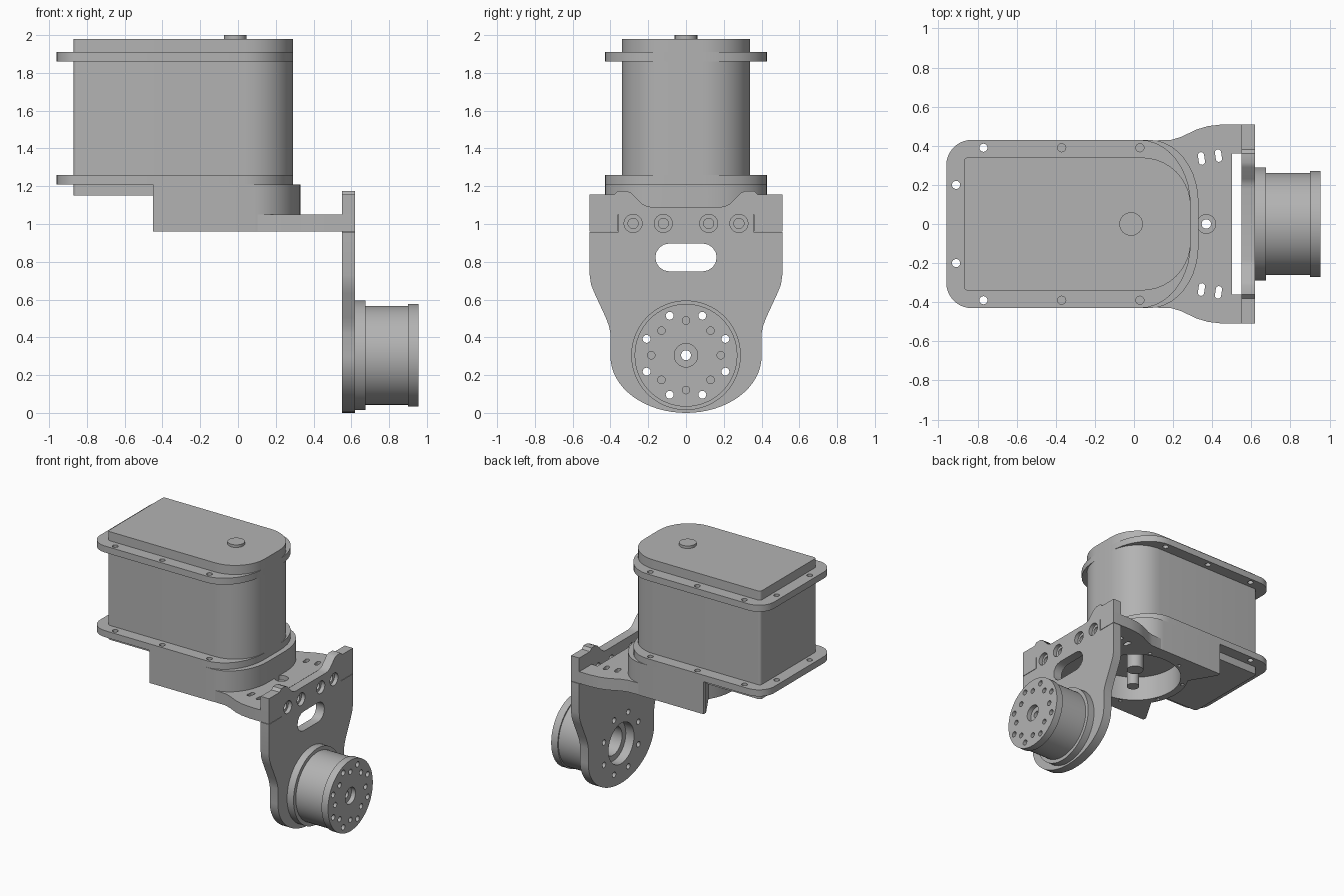
import bpy, bmesh, math
from math import sin, cos, pi
from mathutils import Vector

cube = bpy.data.objects.get("Cube")
if cube:
    bpy.data.objects.remove(cube, do_unlink=True)

grey = bpy.data.materials.new("machined grey")
grey.use_nodes = True
colour = (0.45, 0.45, 0.45, 1)
grey.diffuse_color = colour
grey.node_tree.nodes["Principled BSDF"].inputs["Base Color"].default_value = colour


def make(name, bm):
    bmesh.ops.recalc_face_normals(bm, faces=bm.faces)
    mesh = bpy.data.meshes.new(name)
    bm.to_mesh(mesh)
    bm.free()
    mesh.materials.append(grey)
    ob = bpy.data.objects.new(name, mesh)
    bpy.context.scene.collection.objects.link(ob)
    return ob


def prism(name, outline, lo, hi, axis="Z"):
    """Extrude a 2D outline: (x, y) along Z, or (y, z) along X."""
    def place(p, h):
        return (h, p[0], p[1]) if axis == "X" else (p[0], p[1], h)
    bm = bmesh.new()
    low = [bm.verts.new(place(p, lo)) for p in outline]
    high = [bm.verts.new(place(p, hi)) for p in outline]
    bm.faces.new(low)
    bm.faces.new(high)
    n = len(outline)
    for i in range(n):
        j = (i + 1) % n
        bm.faces.new((low[i], low[j], high[j], high[i]))
    return make(name, bm)


def circle(cx, cy, r, n=24):
    return [(cx + r * cos(2 * pi * i / n), cy + r * sin(2 * pi * i / n)) for i in range(n)]


def fillet(corners, steps=10):
    """Right-angled corners (x, y, a, b) rounded by a quarter ellipse."""
    out = []
    for i, (x, y, a, b) in enumerate(corners):
        p = Vector((x, y))
        d1 = (Vector(corners[i - 1][:2]) - p).normalized()
        d2 = (Vector(corners[(i + 1) % len(corners)][:2]) - p).normalized()
        if a == 0:
            out.append((x, y))
            continue
        c = p + a * d1 + b * d2
        for k in range(steps + 1):
            t = k / steps * pi / 2
            out.append(tuple(c - b * d2 * cos(t) - a * d1 * sin(t)))
    return out


def rounded_box(x0, x1, w, left, right):
    a, b = right
    return fillet([(x0, -w, left, left), (x1, -w, a, b), (x1, w, b, a), (x0, w, left, left)])


def mirrored(half, flip):
    """Close a half outline with its reflection in coordinate number flip."""
    other = [(-p[0], p[1]) if flip == 0 else (p[0], -p[1]) for p in reversed(half)]
    return half + [q for q in other if abs(q[flip]) > 1e-6]


def slot(cx, cy, length, width, tilt, n=8):
    d = Vector((cos(tilt), sin(tilt)))
    s = Vector((-d.y, d.x))
    r, out = width / 2, []
    for side in (1, -1):
        c = Vector((cx, cy)) + side * d * (length / 2 - r)
        for k in range(n + 1):
            t = -pi / 2 + pi * k / n
            out.append(tuple(c + side * r * (d * cos(t) + s * sin(t))))
    return out


def cut(ob, outline, lo, hi, axis="Z"):
    tool = prism("cutter", outline, lo, hi, axis)
    tool.hide_render = True
    mod = ob.modifiers.new("cut", "BOOLEAN")
    mod.operation, mod.solver, mod.object = "DIFFERENCE", "EXACT", tool
    bpy.context.view_layer.objects.active = ob
    bpy.ops.object.modifier_apply(modifier=mod.name)
    bpy.data.objects.remove(tool, do_unlink=True)


def ring(radius, count, offset, cy=0.0, cx=0.0):
    for i in range(count):
        t = 2 * pi * (i + offset) / count
        yield cx + radius * cos(t), cy + radius * sin(t)


parts = []

# Housing with its rounded nose, and the pin on the lid
parts.append(prism("housing", rounded_box(-0.87, 0.29, 0.34, 0.02, (0.25, 0.25)), 1.15, 1.98))
parts.append(prism("lid_pin", circle(-0.015, 0, 0.06), 1.97, 2.0))

# Two bolted flanges that blend into the nose
for name, z in (("lower_flange", 1.21), ("upper_flange", 1.86)):
    flange = prism(name, rounded_box(-0.96, 0.29, 0.43, 0.13, (0.26, 0.33)), z, z + 0.05)
    for s in (-1, 1):
        for x, y in ((-0.77, 0.39), (-0.37, 0.39), (0.03, 0.39), (-0.91, 0.2)):
            cut(flange, circle(x, s * y, 0.021, 16), z - 0.1, z + 0.1)
    parts.append(flange)

# Bearing base: rounded front, pronged back, round recess below
nose = fillet([(-0.4, -0.43, 0, 0), (0.33, -0.43, 0.25, 0.32), (0.33, 0.43, 0.32, 0.25), (-0.4, 0.43, 0, 0)])
back = [(-0.01 + 0.385 * cos(t), 0.385 * sin(t)) for t in [pi * (0.82 + 0.04 * k) for k in range(10)]]
base = prism("bearing_base", nose[1:-1] + [(-0.45, 0.43), (-0.45, 0.4)] + back
             + [(-0.45, -0.4), (-0.45, -0.43)], 0.96, 1.21)

# Horizontal arm with two tabs at its end
half = [(0.0, 0.425), (0.19, 0.43), (0.24, 0.445), (0.32, 0.483), (0.38, 0.501), (0.46, 0.51),
        (0.62, 0.51), (0.62, 0.36), (0.5, 0.36)]
arm = prism("arm_plate", mirrored(half, 1), 0.96, 1.05)
for s in (-1, 1):
    cut(arm, slot(0.345, s * 0.335, 0.065, 0.032, pi / 2 + s * 0.15), 0.9, 1.1)
    cut(arm, slot(0.432, s * 0.35, 0.065, 0.032, pi / 2 + s * 0.15), 0.9, 1.1)
cut(arm, circle(0.37, 0, 0.048), 1.015, 1.1)
cut(arm, circle(0.37, 0, 0.024), 0.9, 1.1)
for ob in (base, arm):
    cut(ob, circle(-0.01, 0, 0.33, 64), 0.9, 1.15)
for x, y in ring(0.357, 8, 0.5, 0, -0.01):
    cut(base, circle(x, y, 0.014, 12), 0.9, 1.0)
    if x > 0:
        cut(arm, circle(x, y, 0.014, 12), 0.9, 1.0)
parts += [base, arm]

# Pins inside the recess
parts.append(prism("centre_pin", circle(-0.01, 0, 0.06), 1.02, 1.16))
parts.append(prism("offset_pin", circle(-0.15, -0.19, 0.045), 1.02, 1.16))

# Upright plate: half-elliptical foot, shoulders and eared top
half = [(0.4 * sin(t), 0.3 - 0.3 * cos(t)) for t in [pi / 2 * k / 16 for k in range(17)]]
half += [(0.4, 0.42), (0.408, 0.46), (0.425, 0.505), (0.485, 0.635), (0.503, 0.68), (0.51, 0.73),
         (0.51, 1.155), (0.38, 1.155), (0.36, 1.175), (0.315, 1.175), (0.29, 1.165),
         (0.23, 1.105), (0.205, 1.093), (0.18, 1.09)]
upright = prism("upright_plate", mirrored(half, 0), 0.55, 0.62, "X")
for s in (-1, 1):
    # notches that receive the arm tabs
    cut(upright, [(s * 0.357, 0.957), (s * 0.6, 0.957), (s * 0.6, 1.05), (s * 0.357, 1.05)], 0.5, 0.7, "X")
    for y in (0.12, 0.28):
        cut(upright, circle(s * y, 1.003, 0.048), 0.59, 0.7, "X")
        cut(upright, circle(s * y, 1.003, 0.027), 0.5, 0.7, "X")
cut(upright, slot(0, 0.823, 0.325, 0.148, 0), 0.5, 0.7, "X")
AXLE = 0.305
cut(upright, circle(0, AXLE, 0.155, 48), 0.5, 0.7, "X")

# Motor: stepped, hollow turned body
profile = [(0.62, 0.11), (0.62, 0.29), (0.675, 0.29), (0.675, 0.262), (0.9, 0.262), (0.9, 0.272),
           (0.955, 0.272), (0.955, 0.062), (0.92, 0.062), (0.92, 0.026), (0.87, 0.026), (0.87, 0.11)]
bm = bmesh.new()
loop = [bm.verts.new((x, 0, AXLE + r)) for x, r in profile]
edges = [bm.edges.new((loop[i - 1], loop[i])) for i in range(len(loop))]
bmesh.ops.spin(bm, geom=loop + edges, cent=(0, 0, AXLE), axis=(1, 0, 0), angle=2 * pi, steps=64)
bmesh.ops.remove_doubles(bm, verts=bm.verts, dist=1e-4)
motor = make("motor", bm)
for y, z in ring(0.226, 8, 0.5, AXLE):
    for ob in (upright, motor):
        cut(ob, circle(y, z, 0.021, 16), 0.5, 1.0, "X")
for y, z in ring(0.184, 8, 0, AXLE):
    cut(motor, circle(y, z, 0.02, 16), 0.92, 1.0, "X")
parts += [upright, motor]

# Smooth rounded walls, keep edges sharp
for ob in bpy.context.selected_objects:
    ob.select_set(False)
for ob in parts:
    ob.select_set(True)
bpy.context.view_layer.objects.active = parts[0]
bpy.ops.object.shade_smooth_by_angle(angle=math.radians(30))
